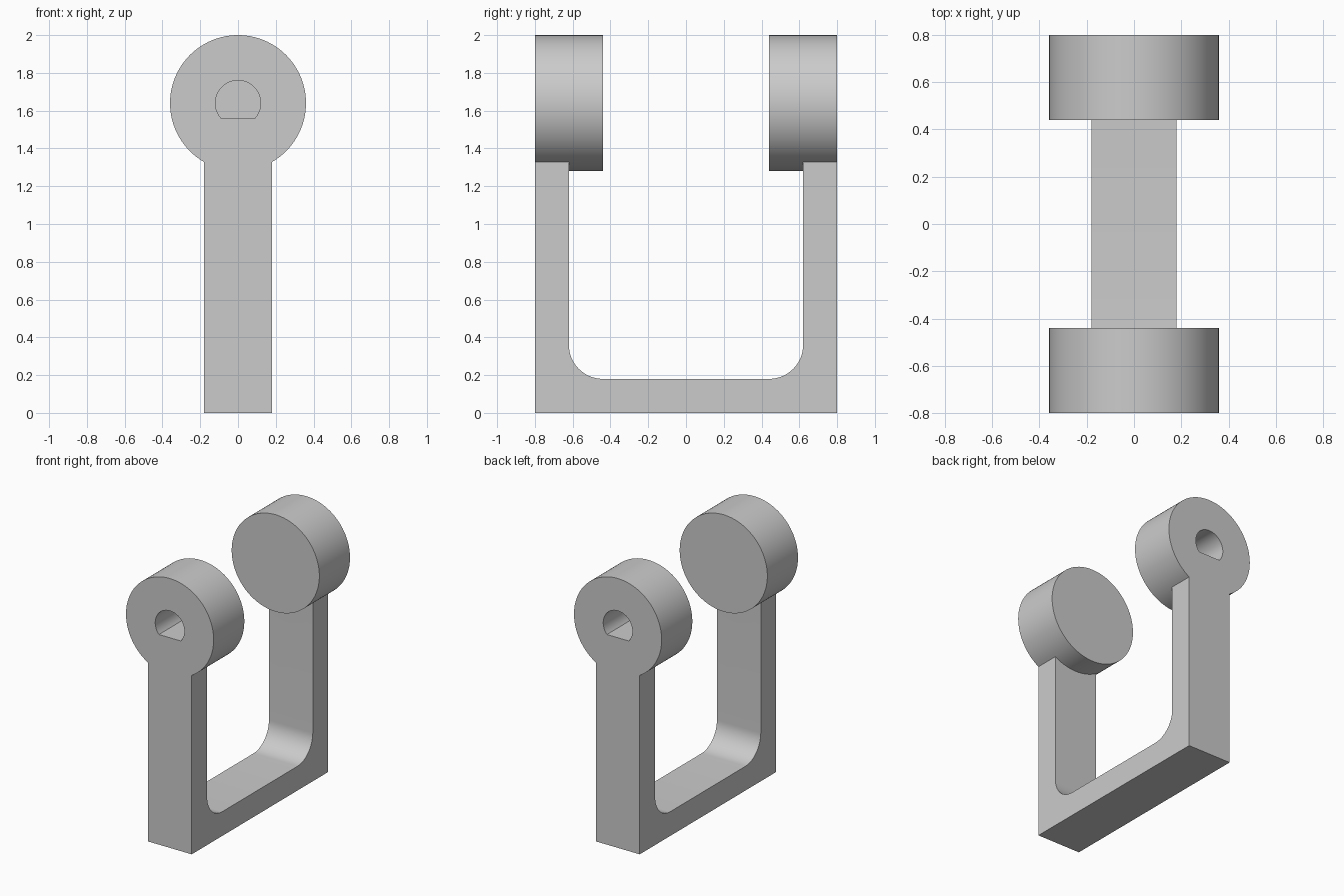
import bpy
import bmesh
from math import sin, cos, pi, asin
from mathutils import Vector

cube = bpy.data.objects.get("Cube")
if cube:
    bpy.data.objects.remove(cube, do_unlink=True)

HALF_LEN = 0.8      # half the bracket length along y
HALF_W = 0.18       # half the strap width
THICK = 0.18        # strap thickness
FILLET = 0.18       # inner corner radius
HUB_R, HUB_DEPTH, HUB_Z = 0.36, 0.36, 1.64
HOLE_R, HOLE_DEPTH, FLAT = 0.12, 0.27, 0.08
STRAP_TOP = 1.42

grey = bpy.data.materials.new("plain grey")
grey.use_nodes = True
colour = (0.6, 0.6, 0.6, 1)
grey.diffuse_color = colour
grey.node_tree.nodes["Principled BSDF"].inputs["Base Color"].default_value = colour


def arc(cx, cz, r, start, end, steps):
    return [(cx + r * cos(start + (end - start) * i / steps),
             cz + r * sin(start + (end - start) * i / steps))
            for i in range(steps + 1)]


def prism(name, points, offset):
    """Extrude a closed outline of 3D points along an offset."""
    bm = bmesh.new()
    face = bm.faces.new([bm.verts.new(p) for p in points])
    new = bmesh.ops.extrude_face_region(bm, geom=[face])["geom"]
    bmesh.ops.translate(bm, vec=Vector(offset),
                        verts=[v for v in new if isinstance(v, bmesh.types.BMVert)])
    bmesh.ops.recalc_face_normals(bm, faces=bm.faces)
    mesh = bpy.data.meshes.new(name)
    bm.to_mesh(mesh)
    bm.free()
    mesh.materials.append(grey)
    obj = bpy.data.objects.new(name, mesh)
    bpy.context.collection.objects.link(obj)
    return obj


def combine(target, tool, operation):
    mod = target.modifiers.new(operation.lower(), 'BOOLEAN')
    mod.operation, mod.object, mod.solver = operation, tool, 'EXACT'
    bpy.context.view_layer.objects.active = target
    bpy.ops.object.modifier_apply(modifier=mod.name)
    bpy.data.objects.remove(tool, do_unlink=True)


# U-shaped strap with rounded inner corners
inner = HALF_LEN - THICK
cy, cz = inner - FILLET, THICK + FILLET
outline = [(-HALF_LEN, STRAP_TOP), (-HALF_LEN, 0), (HALF_LEN, 0),
           (HALF_LEN, STRAP_TOP), (inner, STRAP_TOP)]
outline += arc(cy, cz, FILLET, 0, -pi / 2, 16)
outline += arc(-cy, cz, FILLET, -pi / 2, -pi, 16)
outline += [(-inner, STRAP_TOP)]
bracket = prism("bracket", [(-HALF_W, y, z) for y, z in outline], (2 * HALF_W, 0, 0))

# Round hubs on both arms, each with a blind D-shaped socket on the outside
flat_angle = asin(FLAT / HOLE_R)
for side in (-1, 1):
    circle = arc(0, HUB_Z, HUB_R, 0, 2 * pi, 96)[:-1]
    hub = prism("hub", [(x, side * HALF_LEN, z) for x, z in circle],
                (0, -side * HUB_DEPTH, 0))
    combine(bracket, hub, 'UNION')
    d_shape = arc(0, HUB_Z, HOLE_R, -flat_angle, pi + flat_angle, 48)
    margin = 0.05
    socket = prism("socket_cutter",
                   [(x, side * (HALF_LEN + margin), z) for x, z in d_shape],
                   (0, -side * (HOLE_DEPTH + margin), 0))
    combine(bracket, socket, 'DIFFERENCE')

# Smooth the curved walls and keep the machined edges crisp
bpy.ops.object.select_all(action='DESELECT')
bracket.select_set(True)
bpy.context.view_layer.objects.active = bracket
bpy.ops.object.shade_smooth_by_angle(angle=pi / 6)
